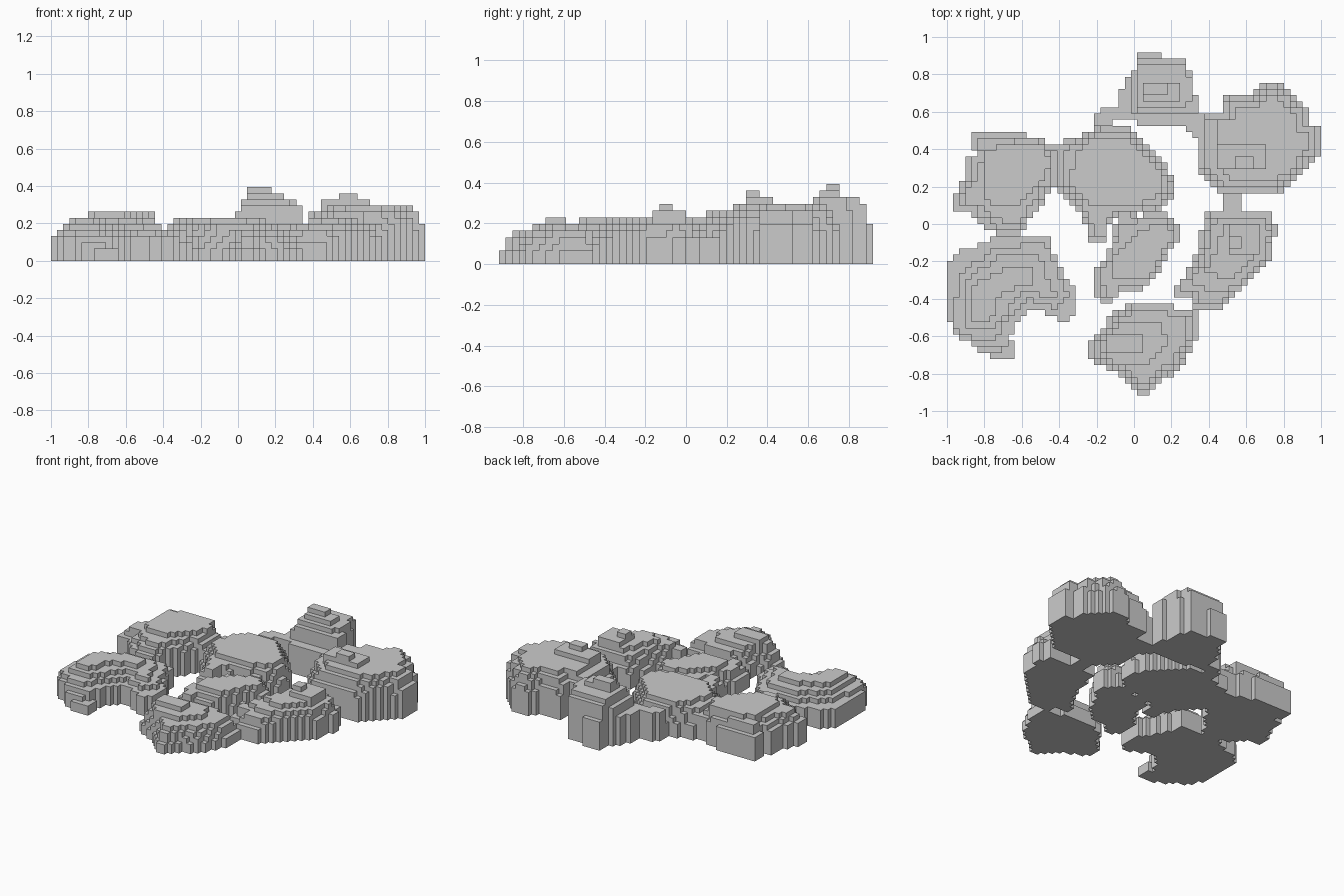
import bpy
import bmesh
from mathutils import Vector

if "Cube" in bpy.data.objects:
    bpy.data.objects.remove(bpy.data.objects["Cube"], do_unlink=True)

COLUMNS, ROWS = 61, 56
CELL = 2 / COLUMNS

stone = bpy.data.materials.new("stone_grey")
stone.use_nodes = True
stone_colour = (0.6, 0.6, 0.6, 1)
stone.diffuse_color = stone_colour
stone.node_tree.nodes["Principled BSDF"].inputs["Base Color"].default_value = stone_colour

heights = {}   # height in steps of every occupied grid cell
owners = {}    # which plateau each grid cell belongs to


def inside(outline, x, y):
    """Even-odd test of a point against a closed outline."""
    hit = False
    previous = outline[-1]
    for point in outline:
        (ax, ay), (bx, by) = previous, point
        if (ay > y) != (by > y) and x < ax + (y - ay) * (bx - ax) / (by - ay):
            hit = not hit
        previous = point
    return hit


def raise_area(name, outline, height):
    """Raise all grid cells within the outline to at least this height."""
    for column in range(COLUMNS):
        for row in range(ROWS):
            cell = (column, row)
            if inside(outline, column + 0.5, row + 0.5):
                owners.setdefault(cell, name)
                heights[cell] = max(height, heights.get(cell, 0))


def raise_box(name, left, front, right, back, height):
    corners = [(left, front), (right, front), (right, back), (left, back)]
    raise_area(name, corners, height)


def raise_terraces(name, outline, centre, terraces):
    """Stack shrunken copies of the outline; terraces maps height to scale."""
    middle = Vector(centre)
    for height, scale in terraces.items():
        shrunk = [tuple(middle + (Vector(p) - middle) * scale) for p in outline]
        raise_area(name, shrunk, height)


def build_plateau(name):
    """Turn the cells of one plateau into a stepped block mesh."""
    mesh_builder = bmesh.new()

    def add_quad(*corners):
        verts = [mesh_builder.verts.new(((x - COLUMNS / 2) * CELL,
                                         (y - ROWS / 2) * CELL,
                                         z * CELL)) for x, y, z in corners]
        mesh_builder.faces.new(verts)

    for (x, y), owner in owners.items():
        if owner != name:
            continue
        top = heights[x, y]
        ring = [(x, y), (x + 1, y), (x + 1, y + 1), (x, y + 1)]
        add_quad(*[(a, b, top) for a, b in ring])
        add_quad(*[(a, b, 0) for a, b in reversed(ring)])
        neighbours = [(x, y - 1), (x + 1, y), (x, y + 1), (x - 1, y)]
        for side, neighbour in enumerate(neighbours):
            low = heights.get(neighbour, 0)
            if low < top:
                start, end = ring[side], ring[(side + 1) % 4]
                add_quad((*start, low), (*end, low), (*end, top), (*start, top))

    bmesh.ops.remove_doubles(mesh_builder, verts=mesh_builder.verts, dist=CELL / 100)
    mesh = bpy.data.meshes.new(name)
    mesh_builder.to_mesh(mesh)
    mesh_builder.free()
    mesh.materials.append(stone)
    plateau = bpy.data.objects.new(name, mesh)
    bpy.context.collection.objects.link(plateau)


# Crescent plateau, front right, with a low tip
name = "crescent_plateau"
raise_area(name, [(0, 14), (0, 20), (1, 23), (4, 24), (8, 26), (17, 26), (17, 24),
                  (19, 20), (21, 17), (21, 13), (19, 12), (15, 14), (13, 14),
                  (11, 11), (10, 8), (5, 8), (1, 10)], 4)
raise_box(name, 7, 6, 11, 9, 2)
raise_box(name, 5, 7, 9, 9, 3)
raise_area(name, [(1, 11), (2, 20), (8, 24), (16, 25), (20, 16), (18, 14),
                  (13, 16), (9, 11), (8, 9), (5, 9)], 5)
raise_area(name, [(3, 11), (3, 19), (9, 23), (15, 23), (18, 16), (12, 17), (8, 11)], 6)
raise_area(name, [(4, 12), (4, 18), (10, 21), (14, 21), (14, 18), (9, 17), (7, 12)], 7)

# Square-shouldered plateau, back right
name = "back_right_plateau"
outline = [(1, 30), (1, 31), (2, 34), (3, 35), (3, 39), (5, 39), (4, 42), (4, 43),
           (10, 43), (16, 42), (16, 41), (19, 41), (19, 34), (17, 34), (15, 30),
           (13, 28), (12, 26), (8, 26), (8, 27), (5, 28), (4, 30)]
raise_terraces(name, outline, (11, 36), {5: 1, 6: 0.9, 7: 0.8})
raise_area(name, [(7, 31), (6, 34), (6, 40), (10, 41), (16, 41), (17, 38),
                  (15, 34), (12, 31)], 8)

# Broad round plateau in the middle
name = "central_plateau"
outline = [(18, 34), (18, 41), (21, 42), (25, 44), (30, 44), (32, 42), (36, 38),
           (37, 35), (37, 33), (35, 30), (28, 29), (26, 28), (26, 25), (23, 25),
           (23, 27), (21, 31)]
raise_terraces(name, outline, (28, 36), {3: 1, 4: 0.96, 5: 0.92, 6: 0.87})
raise_area(name, [(20, 35), (21, 39), (24, 42), (30, 42), (33, 39), (35, 37),
                  (35, 33), (31, 31), (23, 31)], 7)

# Low plateau joining the middle to the front
name = "low_plateau"
outline = [(28, 29), (36, 30), (38, 28), (38, 25), (36, 23), (34, 19), (32, 17),
           (28, 17), (27, 15), (25, 15), (24, 18), (24, 20), (26, 22), (27, 26)]
raise_terraces(name, outline, (32, 23), {3: 1, 4: 0.93, 5: 0.86})
raise_area(name, [(27, 19), (27, 22), (30, 26), (34, 28), (36, 28), (37, 26),
                  (35, 23), (33, 19)], 6)

# Stepped mound at the front
name = "front_mound"
outline = [(23, 6), (23, 8), (24, 10), (26, 11), (26, 13), (28, 14), (30, 15),
           (37, 15), (37, 14), (41, 14), (41, 9), (40, 8), (39, 6), (38, 4), (36, 3),
           (33, 1), (33, 0), (31, 0), (31, 1), (29, 3), (25, 5)]
raise_terraces(name, outline, (32, 9), {2: 1, 3: 0.94, 4: 0.88, 5: 0.78})
raise_area(name, [(25, 7), (26, 10), (29, 12), (35, 12), (36, 9), (33, 5), (28, 5)], 6)
raise_box(name, 26, 7, 32, 10, 7)

# Slanted mound, front left
name = "slanted_mound"
outline = [(43, 30), (53, 30), (53, 28), (54, 28), (54, 26), (53, 25), (53, 22),
           (51, 20), (47, 16), (44, 14), (40, 14), (40, 16), (37, 16), (37, 18),
           (39, 19), (40, 22), (41, 24), (42, 29)]
raise_terraces(name, outline, (48, 24.5), {3: 1, 4: 0.94, 5: 0.87, 6: 0.76, 7: 0.55})
raise_box(name, 46, 23, 51, 28, 8)
raise_box(name, 46, 24, 48, 26, 9)

# Large plateau, back left, with its links to the neighbours
name = "large_plateau"
outline = [(41, 46), (45, 46), (45, 48), (46, 49), (50, 49), (52, 51), (54, 51),
           (56, 50), (57, 48), (59, 47), (59, 44), (61, 44), (61, 39), (60, 39),
           (59, 37), (57, 35), (54, 33), (44, 33), (43, 35), (41, 37)]
raise_terraces(name, outline, (51.5, 41.5), {5: 1, 6: 0.97, 7: 0.93, 8: 0.87, 9: 0.76})
raise_box(name, 60, 40, 61, 44, 6)
raise_box(name, 44, 37, 52, 41, 10)
raise_box(name, 47, 37, 50, 39, 11)
raise_box(name, 45, 30, 48, 33, 4)
raise_area(name, [(38, 46), (41, 46), (41, 42), (38, 44)], 6)

# Tall peak at the back
name = "back_peak"
raise_area(name, [(31, 54), (31, 56), (35, 56), (35, 55), (39, 55), (39, 53),
                  (40, 53), (40, 49), (41, 49), (41, 46), (38, 44), (31, 44),
                  (31, 45), (27, 45), (27, 44), (24, 44), (25, 47), (28, 47),
                  (28, 49), (29, 51), (31, 53)], 6)
raise_box(name, 30, 46, 40, 53, 8)
raise_box(name, 31, 46, 39, 55, 9)
raise_box(name, 39, 46, 41, 49, 9)
raise_box(name, 31, 47, 39, 54, 10)
raise_box(name, 39, 48, 40, 52, 10)
raise_box(name, 32, 48, 38, 51, 11)
raise_box(name, 32, 49, 36, 51, 12)

for plateau_name in dict.fromkeys(owners.values()):
    build_plateau(plateau_name)
